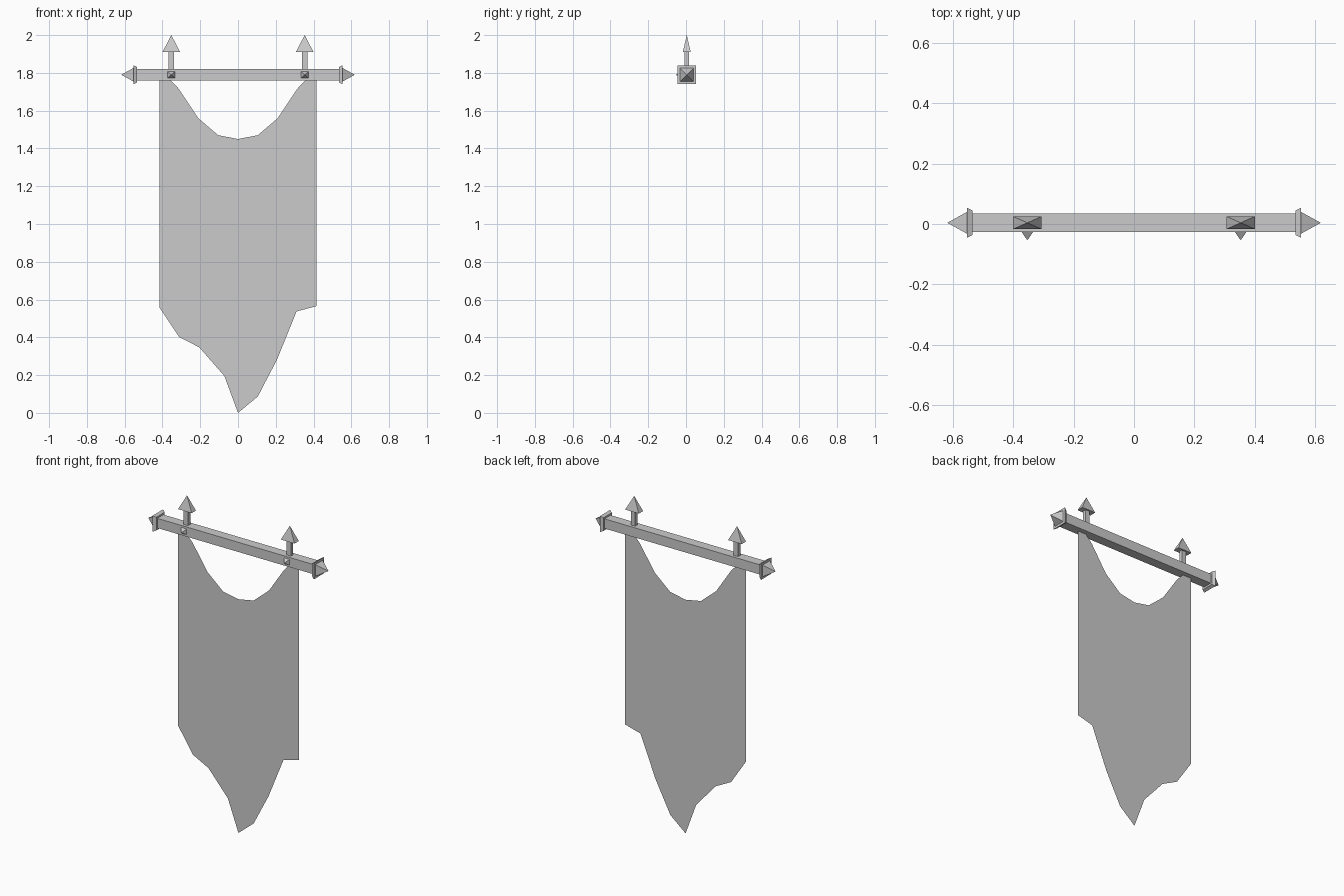
import bpy
from mathutils import Vector

if "Cube" in bpy.data.objects:
    bpy.data.objects.remove(bpy.data.objects["Cube"])

CY, CZ = 0.004, 1.79      # rod axis
PX = 0.353                # spike and stud position


def make(name, verts, faces, mirrored=False):
    mesh = bpy.data.meshes.new(name)
    mesh.from_pydata(verts, [], faces)
    obj = bpy.data.objects.new(name, mesh)
    bpy.context.collection.objects.link(obj)
    if mirrored:
        mod = obj.modifiers.new("mirror", 'MIRROR')
        mod.use_mirror_merge = False
    return obj


def loft(name, centre, axes, rings, tip=None, mirrored=True):
    """Four-sided solid: rings are (distance, half width u, half width v)."""
    d, u, v = (Vector(a) for a in axes)
    c = Vector(centre)
    verts = [c + d * t + u * a * su + v * b * sv
             for t, a, b in rings
             for su, sv in ((-1, -1), (1, -1), (1, 1), (-1, 1))]
    faces = [(3, 2, 1, 0)]
    n = 4 * (len(rings) - 1)
    for k in range(0, n, 4):
        faces += [(k + i, k + (i + 1) % 4, k + 4 + (i + 1) % 4, k + 4 + i) for i in range(4)]
    if tip is None:
        faces.append((n, n + 1, n + 2, n + 3))
    else:
        verts.append(c + d * tip)
        faces += [(n + i, n + (i + 1) % 4, n + 4) for i in range(4)]
    return make(name, verts, faces, mirrored)


X, Y, Z = (1, 0, 0), (0, 1, 0), (0, 0, 1)
ALONG_X, ALONG_Z, FORWARD = (X, Y, Z), (Z, X, Y), ((0, -1, 0), X, Z)

# Crossbar
loft("crossbar", (0, CY, CZ), ALONG_X, [(-0.54, .03, .03), (0.54, .03, .03)], mirrored=False)

# Flared end collars and pointed ends
loft("end_collar", (0, CY, CZ), ALONG_X, [(0.535, .041, .041), (0.553, .05, .05)])
loft("end_point", (0, CY, CZ), ALONG_X, [(0.553, .036, .036)], tip=0.618)

# Upright posts with flat arrow tips
loft("spike_post", (PX, CY, 0), ALONG_Z, [(1.81, .015, .011), (1.915, .015, .011)])
loft("spike_tip", (PX, CY, 0), ALONG_Z, [(1.91, .047, .021)], tip=2.0)

# Pyramid studs on the front of the crossbar
loft("front_stud", (PX, CY, CZ), FORWARD, [(0.029, .02, .018)], tip=0.058)

# Cloth: one thin sheet with a sagging top edge and a torn pointed hem
sag = [(0.105, 1.47), (0.21, 1.56), (0.313, 1.715), (0.36, 1.765), (0.415, 1.79)]
top = [(-x, z) for x, z in reversed(sag)] + [(0, 1.45)] + sag
hem = [(-0.415, 0.557), (-0.312, 0.402), (-0.205, 0.347), (-0.072, 0.195), (0, 0),
       (0.105, 0.087), (0.207, 0.283), (0.31, 0.537), (0.415, 0.565)]
outline = hem + top[::-1]
make("banner_cloth", [(x, CY, z) for x, z in outline], [tuple(range(len(outline)))])
